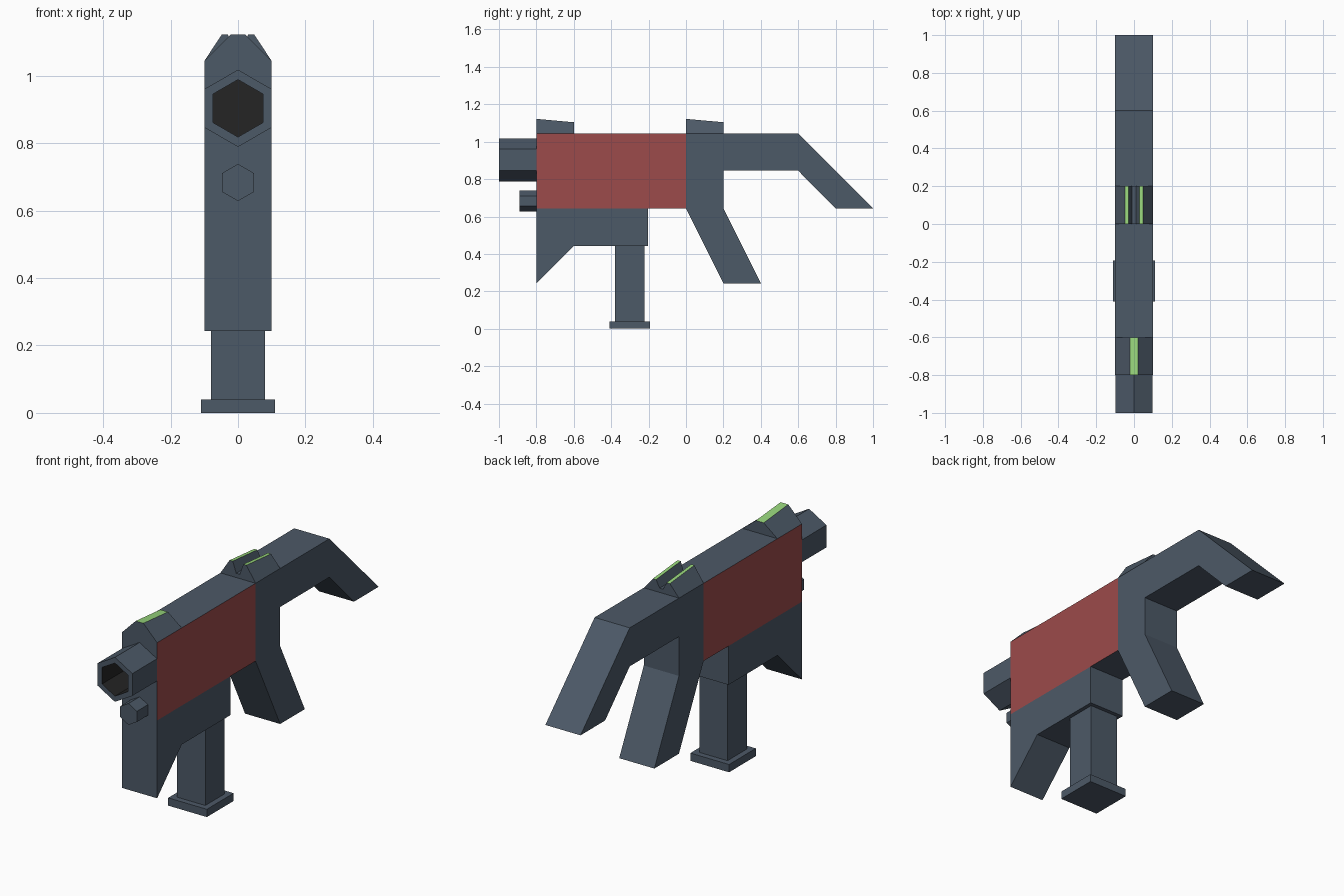
import bpy
import bmesh
from math import sin, cos, pi

cube = bpy.data.objects.get("Cube")
if cube:
    bpy.data.objects.remove(cube, do_unlink=True)


def material(name, rgb):
    m = bpy.data.materials.new(name)
    m.use_nodes = True
    m.diffuse_color = (*rgb, 1)
    m.node_tree.nodes["Principled BSDF"].inputs["Base Color"].default_value = (*rgb, 1)
    return m


SLATE = material("slate", (0.073, 0.1, 0.136))
RED = material("red panel", (0.332, 0.07, 0.07))
GREEN = material("sight green", (0.314, 0.672, 0.202))
DARK = material("bore black", (0.018, 0.018, 0.018))


def loft(name, rings, accent=None, rule=None):
    """Closed solid through rings of points; faces matching rule get the accent."""
    bm = bmesh.new()
    loops = [[bm.verts.new(p) for p in ring] for ring in rings]
    for a, b in zip(loops, loops[1:]):
        n = len(a)
        for i in range(n):
            j = (i + 1) % n
            bm.faces.new((a[i], a[j], b[j], b[i]))
    bm.faces.new(loops[0])
    bm.faces.new(loops[-1])
    bmesh.ops.recalc_face_normals(bm, faces=bm.faces[:])
    bm.normal_update()
    me = bpy.data.meshes.new(name)
    me.materials.append(SLATE)
    if accent:
        me.materials.append(accent)
        for f in bm.faces:
            f.material_index = int(rule(f))
    bm.to_mesh(me)
    bm.free()
    ob = bpy.data.objects.new(name, me)
    bpy.context.collection.objects.link(ob)
    return ob


def slab(name, profile, half=0.1, accent=None, rule=None):
    """Side profile (y, z) extruded across the width."""
    return loft(name, [[(x, y, z) for y, z in profile] for x in (-half, half)], accent, rule)


def box(y0, y1, z0, z1):
    return [(y0, z0), (y1, z0), (y1, z1), (y0, z1)]


def hexagon(radius, y, z):
    return [(radius * sin(i * pi / 3), y, z + radius * cos(i * pi / 3)) for i in range(6)]


def sight(name, half_profile, y0, y1, drop):
    """Mirrored cross-section (x, z) whose raised points sink towards the back."""
    section = half_profile + [(-x, z) for x, z in reversed(half_profile)]
    rings = [[(x, y, z - (d if z > 1.1 else 0)) for x, z in section]
             for y, d in ((y0, 0), (y1, drop))]
    return loft(name, rings, GREEN,
                lambda f: f.normal.z > 0.9 and f.calc_center_median().z > 1.09)


# Receiver with coloured side panels
slab("receiver", box(-0.8, 0, 0.643, 1.043), accent=RED,
     rule=lambda f: abs(f.normal.x) > 0.9)

# Stock, grip and fore guard
slab("stock", [(0, 1.043), (0.6, 1.043), (1, 0.643), (0.8, 0.643), (0.6, 0.845),
               (0.2, 0.845), (0.2, 0.643), (0, 0.643)])
slab("rear_grip", [(0, 0.643), (0.2, 0.643), (0.4, 0.243), (0.2, 0.243)])
slab("fore_guard", [(-0.8, 0.643), (-0.203, 0.643), (-0.203, 0.443),
                    (-0.6, 0.443), (-0.8, 0.243)])

# Magazine and base plate
slab("magazine", box(-0.38, -0.223, 0.03, 0.46), 0.08)
slab("magazine_base", box(-0.41, -0.193, 0, 0.04), 0.11)

# Hollow barrel and the small rod below it
loft("barrel", [hexagon(r, y, 0.903) for r, y in
                ((0.1145, -0.79), (0.1145, -1), (0.085, -1), (0.085, -0.81))],
     DARK, lambda f: all((v.co.x ** 2 + (v.co.z - 0.903) ** 2) < 0.01 for v in f.verts))
loft("guide_rod", [hexagon(0.055, y, 0.683) for y in (-0.79, -0.89)])

# Front post and notched rear sight
sight("front_sight", [(0.1, 1.043), (0.022, 1.122)], -0.8, -0.6, 0.018)
sight("rear_sight", [(0.1, 1.043), (0.048, 1.122), (0.03, 1.122), (0.01, 1.065)],
      0, 0.2, 0.018)
